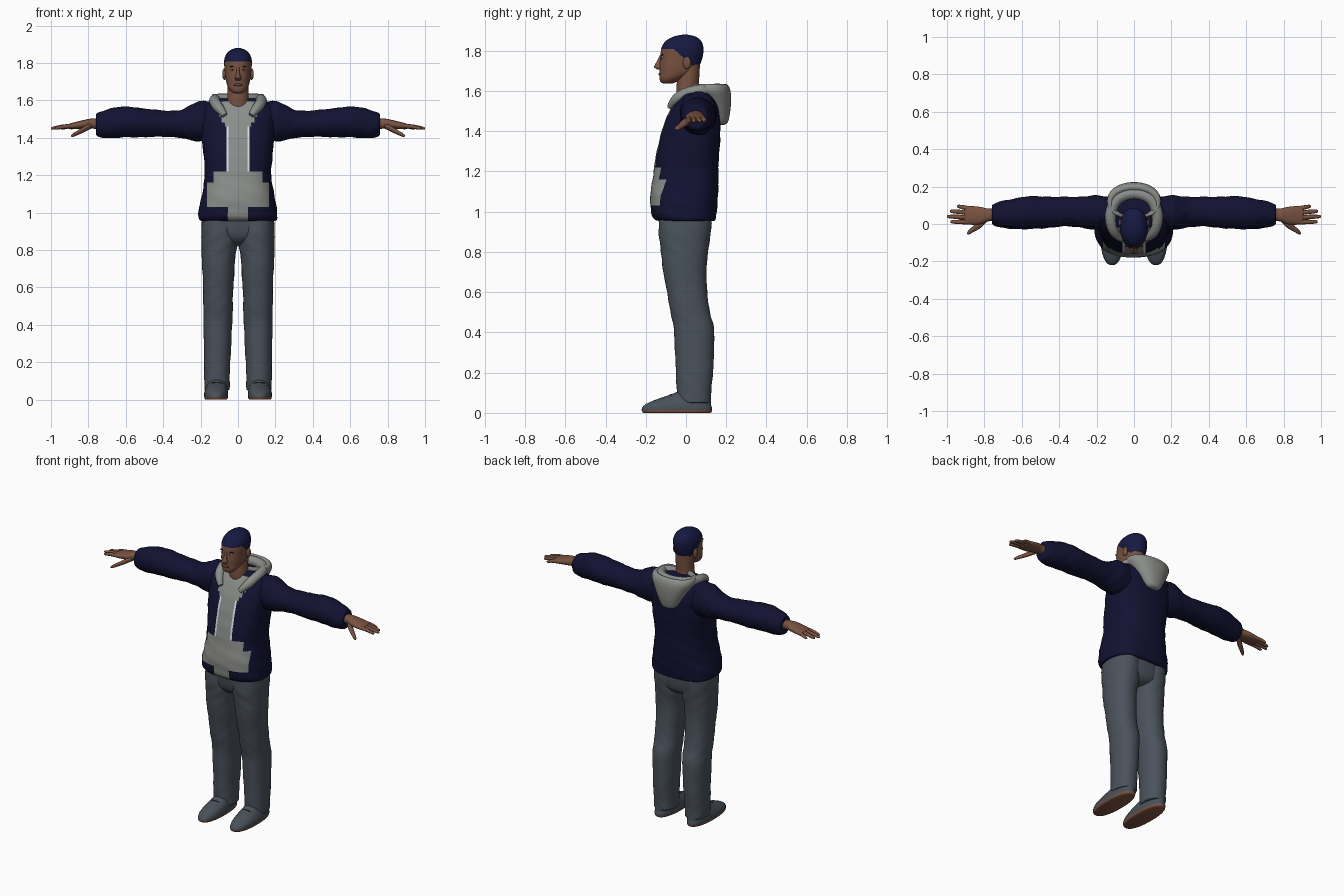
import bpy, bmesh, math
from mathutils import Vector, Matrix


def material(name, rgb):
    m = bpy.data.materials.new(name)
    m.diffuse_color = (*rgb, 1)
    return m


NAVY = material("navy cloth", (0.006, 0.006, 0.032))
GREY = material("grey cloth", (0.26, 0.27, 0.255))
WHITE = material("white trim", (0.72, 0.72, 0.76))
DENIM = material("slate trousers", (0.070, 0.085, 0.108))
SHOE = material("slate shoe", (0.065, 0.082, 0.1))
SOLE = material("brown sole", (0.20, 0.085, 0.05))
SKIN = material("skin", (0.19, 0.085, 0.052))
HAIR = material("navy cap hair", (0.008, 0.01, 0.055))
LIP = material("lip", (0.13, 0.05, 0.035))
DARK = material("dark eye", (0.02, 0.012, 0.01))


def finish(name, bm, mats, mirror=False):
    me = bpy.data.meshes.new(name)
    for f in bm.faces:
        f.smooth = True
    bm.to_mesh(me)
    bm.free()
    for m in mats:
        me.materials.append(m)
    me.set_sharp_from_angle(angle=math.radians(50))
    ob = bpy.data.objects.new(name, me)
    bpy.context.collection.objects.link(ob)
    if mirror:
        ob.modifiers.new("mirror", 'MIRROR').use_mirror_merge = False
    return ob


def smooth_rings(rings, sub):
    """Catmull-Rom interpolation of the ring parameters."""
    out = []
    for i in range(len(rings) - 1):
        a, b, c, d = (rings[max(0, min(len(rings) - 1, i + k))] for k in (-1, 0, 1, 2))
        for s in range(sub):
            t = s / sub
            out.append([0.5 * (2 * q + (r - p) * t + (2 * p - 5 * q + 4 * r - u) * t * t
                               + (3 * q - p - 3 * r + u) * t ** 3)
                        for p, q, r, u in zip(a, b, c, d)])
    return out + [list(rings[-1])]


def loft(name, rings, mats, axis='z', p=2.0, n=40, sub=5, cuts=(), rule=None,
         mirror=False, wrinkle=0.0):
    """Skin over superellipse rings: (position, centre1, centre2, radius1, radius2)."""
    bm = bmesh.new()
    loops = []
    for t, c1, c2, r1, r2 in smooth_rings(rings, sub):
        loop = []
        for i in range(n):
            a = 2 * math.pi * i / n
            k = 1 + wrinkle * math.sin(t * 55 + 2 * a) * math.sin(3 * a + t * 21)
            u = c1 + k * max(r1, .001) * math.copysign(abs(math.cos(a)) ** (2 / p), math.cos(a))
            v = c2 + k * max(r2, .001) * math.copysign(abs(math.sin(a)) ** (2 / p), math.sin(a))
            loop.append(bm.verts.new((u, v, t) if axis == 'z' else (t, u, v)))
        loops.append(loop)
    for lo, hi in zip(loops, loops[1:]):
        for i in range(n):
            j = (i + 1) % n
            bm.faces.new((lo[i], lo[j], hi[j], hi[i]))
    bm.faces.new(loops[0])
    bm.faces.new(loops[-1])
    for co, no in cuts:
        bmesh.ops.bisect_plane(bm, geom=bm.verts[:] + bm.edges[:] + bm.faces[:],
                               plane_co=co, plane_no=no)
    bmesh.ops.recalc_face_normals(bm, faces=bm.faces[:])
    if rule:
        for f in bm.faces:
            f.material_index = rule(f.calc_center_median())
    return finish(name, bm, mats, mirror)


def ball(name, loc, size, mat, mirror=False):
    bm = bmesh.new()
    bmesh.ops.create_uvsphere(bm, u_segments=20, v_segments=12, radius=1,
                              matrix=Matrix.Translation(loc) @ Matrix.Diagonal((*size, 1)))
    return finish(name, bm, [mat], mirror)


# Jacket body: grey shirt panel, white edges and grey pocket are cut into the front
def jacket_colour(c):
    x, z = abs(c.x), c.z
    if c.y > -0.02:
        return 0
    if 1.22 < z < 1.46 and 0.050 < x < 0.062:
        return 2
    if x < 0.056 + max(0, z - 1.44) * 0.5:
        return 1
    if 1.16 < z < 1.22 and x < 0.13 or 1.03 < z < 1.16 and x < 0.165:
        return 1
    return 0


X, Z = Vector((1, 0, 0)), Vector((0, 0, 1))
cuts = [((s * x, 0, 0), X) for s in (-1, 1) for x in (0.05, 0.062, 0.13, 0.165)]
cuts += [((0, 0, z), Z) for z in (1.03, 1.16, 1.22, 1.46)]
loft("jacket_body", [
    (0.955, 0, 0, 0.195, 0.14), (0.962, 0, -0.005, 0.207, 0.152), (0.985, 0, -0.011, 0.211, 0.161),
    (1.03, 0, -0.01, 0.207, 0.166), (1.10, 0, -0.008, 0.192, 0.168), (1.20, 0, 0, 0.178, 0.161),
    (1.30, 0, 0.01, 0.184, 0.156), (1.40, 0, 0.025, 0.194, 0.146), (1.50, 0, 0.042, 0.2, 0.126),
    (1.56, 0, 0.05, 0.19, 0.1), (1.595, 0, 0.05, 0.15, 0.075), (1.61, 0, 0.05, 0.09, 0.05)],
    [NAVY, GREY, WHITE], p=2.6, n=72, cuts=cuts, rule=jacket_colour, wrinkle=0.012)

# Sleeves
loft("sleeve", [
    (0.10, 0.06, 1.49, 0.08, 0.1), (0.2, 0.06, 1.488, 0.092, 0.108), (0.25, 0.063, 1.48, 0.087, 0.095),
    (0.31, 0.065, 1.475, 0.08, 0.074), (0.4, 0.065, 1.475, 0.08, 0.07), (0.55, 0.06, 1.483, 0.088, 0.08),
    (0.65, 0.055, 1.482, 0.08, 0.082), (0.72, 0.05, 1.473, 0.068, 0.072), (0.755, 0.05, 1.47, 0.054, 0.06),
    (0.76, 0.05, 1.472, 0.042, 0.042)],
    [NAVY], axis='x', mirror=True, wrinkle=0.035)

# Hood: pouch hanging behind and rolled collar round the neck
loft("hood_pouch", [
    (1.432, 0, 0.178, 0.02, 0.012), (1.445, 0, 0.172, 0.05, 0.036), (1.5, 0, 0.16, 0.085, 0.06),
    (1.56, 0, 0.142, 0.12, 0.082), (1.6, 0, 0.125, 0.142, 0.096), (1.627, 0, 0.118, 0.14, 0.092),
    (1.634, 0, 0.112, 0.125, 0.08), (1.615, 0, 0.105, 0.105, 0.065), (1.58, 0, 0.1, 0.08, 0.05)],
    [GREY], p=2.2)
half = [(0.07, -0.08, 1.52, 0.5), (0.095, -0.06, 1.55, 0.85), (0.12, -0.015, 1.583, 1),
        (0.128, 0.06, 1.603, 1), (0.095, 0.14, 1.607, 1)]
path = half + [(0, 0.17, 1.607, 1)] + [(-x, y, z, r) for x, y, z, r in reversed(half)]
cu = bpy.data.curves.new("hood_collar_path", 'CURVE')
cu.dimensions, cu.bevel_depth, cu.bevel_resolution = '3D', 0.03, 5
cu.use_fill_caps = True
sp = cu.splines.new('NURBS')
sp.points.add(len(path) - 1)
for pt, (x, y, z, r) in zip(sp.points, path):
    pt.co, pt.radius = (x, y, z, 1), r
sp.order_u, sp.use_endpoint_u, sp.resolution_u = 3, True, 6
cu.materials.append(GREY)
bpy.context.collection.objects.link(bpy.data.objects.new("hood_collar", cu))

# Trousers
loft("trouser_leg", [
    (0.05, 0.112, 0.038, 0.06, 0.078), (0.056, 0.112, 0.038, 0.067, 0.085), (0.1, 0.113, 0.04, 0.068, 0.085),
    (0.2, 0.111, 0.042, 0.07, 0.092), (0.4, 0.108, 0.04, 0.077, 0.1), (0.5, 0.107, 0.022, 0.079, 0.098),
    (0.6, 0.106, 0.005, 0.081, 0.1), (0.75, 0.104, -0.008, 0.089, 0.112), (0.83, 0.1, -0.007, 0.096, 0.121),
    (0.9, 0.098, -0.005, 0.097, 0.13), (1.0, 0.098, -0.005, 0.092, 0.132)],
    [DENIM], p=2.2, mirror=True, wrinkle=0.02)
loft("trouser_seat", [
    (0.825, 0, 0, 0.04, 0.06), (0.845, 0, 0, 0.11, 0.1), (0.89, 0, -0.003, 0.175, 0.124),
    (0.99, 0, -0.005, 0.19, 0.133)], [DENIM], p=2.4)

# Shoes with a brown sole
loft("shoe", [
    (0, 0.117, -0.045, 0.055, 0.165), (0.005, 0.117, -0.045, 0.061, 0.172), (0.02, 0.117, -0.045, 0.064, 0.175),
    (0.04, 0.117, -0.04, 0.063, 0.165), (0.06, 0.115, -0.02, 0.058, 0.145), (0.08, 0.113, 0.005, 0.05, 0.115),
    (0.1, 0.112, 0.03, 0.042, 0.085), (0.115, 0.112, 0.035, 0.03, 0.065)],
    [SHOE, SOLE], p=2.3, cuts=[((0, 0, 0.014), Z)],
    rule=lambda c: int(c.z < 0.014), mirror=True)
for i in range(3):
    ball(f"lace_{i}", (0.113, -0.075 - 0.03 * i, 0.088 - 0.013 * i), (0.03, 0.005, 0.006), DARK, True)

# Hands
loft("palm", [
    (0.73, 0.05, 1.472, 0.033, 0.028), (0.78, 0.048, 1.476, 0.034, 0.027), (0.82, 0.045, 1.472, 0.046, 0.024),
    (0.87, 0.046, 1.465, 0.05, 0.019), (0.9, 0.047, 1.461, 0.045, 0.015), (0.908, 0.047, 1.46, 0.03, 0.008)],
    [SKIN], axis='x', n=24, p=2.3, mirror=True)
for name, y0, y1, tip in (("index_finger", 0.01, 0.012, 0.982), ("middle_finger", 0.035, 0.04, 1.0),
                          ("ring_finger", 0.06, 0.068, 0.985), ("little_finger", 0.082, 0.094, 0.947)):
    loft(name, [(0.87, y0, 1.464, 0.012, 0.012), ((0.87 + tip) / 2, (y0 + y1) / 2, 1.46, 0.012, 0.011),
                (tip - 0.01, y1, 1.451, 0.009, 0.008), (tip, y1, 1.45, 0.003, 0.003)],
         [SKIN], axis='x', n=12, sub=4, mirror=True)
loft("thumb", [(0.785, 0.03, 1.465, 0.018, 0.016), (0.82, 0.0, 1.447, 0.021, 0.016),
               (0.855, -0.024, 1.428, 0.017, 0.013), (0.883, -0.044, 1.414, 0.012, 0.01),
               (0.892, -0.05, 1.41, 0.003, 0.003)], [SKIN], axis='x', n=14, mirror=True)

# Neck and head, with the hair line cut into the head
loft("neck", [(1.5, 0, 0.025, 0.07, 0.06), (1.57, 0, 0.012, 0.062, 0.058), (1.62, 0, 0.008, 0.056, 0.055),
              (1.67, 0, 0.012, 0.055, 0.054), (1.74, 0, 0.02, 0.055, 0.05)], [SKIN])
loft("head", [
    (1.637, 0, -0.09, 0.018, 0.02), (1.645, 0, -0.086, 0.034, 0.04), (1.665, 0, -0.07, 0.051, 0.062),
    (1.69, 0, -0.046, 0.061, 0.085), (1.72, 0, -0.034, 0.067, 0.098), (1.76, 0, -0.024, 0.071, 0.104),
    (1.79, 0, -0.02, 0.074, 0.106), (1.82, 0, -0.017, 0.073, 0.103), (1.85, 0, -0.012, 0.061, 0.087),
    (1.87, 0, -0.007, 0.039, 0.056), (1.879, 0, -0.005, 0.014, 0.02), (1.881, 0, -0.005, 0.002, 0.003)],
    [SKIN, HAIR], p=2.15, n=56,
    cuts=[((0, 0, 1.808), Z), ((0, -0.06, 1.808), Vector((0, 0.9, 1)))],
    rule=lambda c: int(c.z > 1.808 - max(0, c.y + 0.06) * 0.9))

# Face details
loft("nose", [(1.706, 0, -0.13, 0.012, 0.01), (1.718, 0, -0.137, 0.018, 0.022), (1.728, 0, -0.135, 0.014, 0.021),
              (1.75, 0, -0.13, 0.009, 0.014), (1.78, 0, -0.123, 0.007, 0.006)], [SKIN], n=20)
ball("lips", (0, -0.126, 1.683), (0.024, 0.011, 0.008), LIP)
ball("eye", (0.03, -0.117, 1.764), (0.013, 0.006, 0.005), WHITE, True)
ball("pupil", (0.03, -0.1215, 1.764), (0.005, 0.003, 0.0045), DARK, True)
ball("eyebrow", (0.031, -0.117, 1.78), (0.018, 0.007, 0.003), DARK, True)
ball("ear", (0.073, 0.005, 1.74), (0.011, 0.02, 0.031), SKIN, True)
